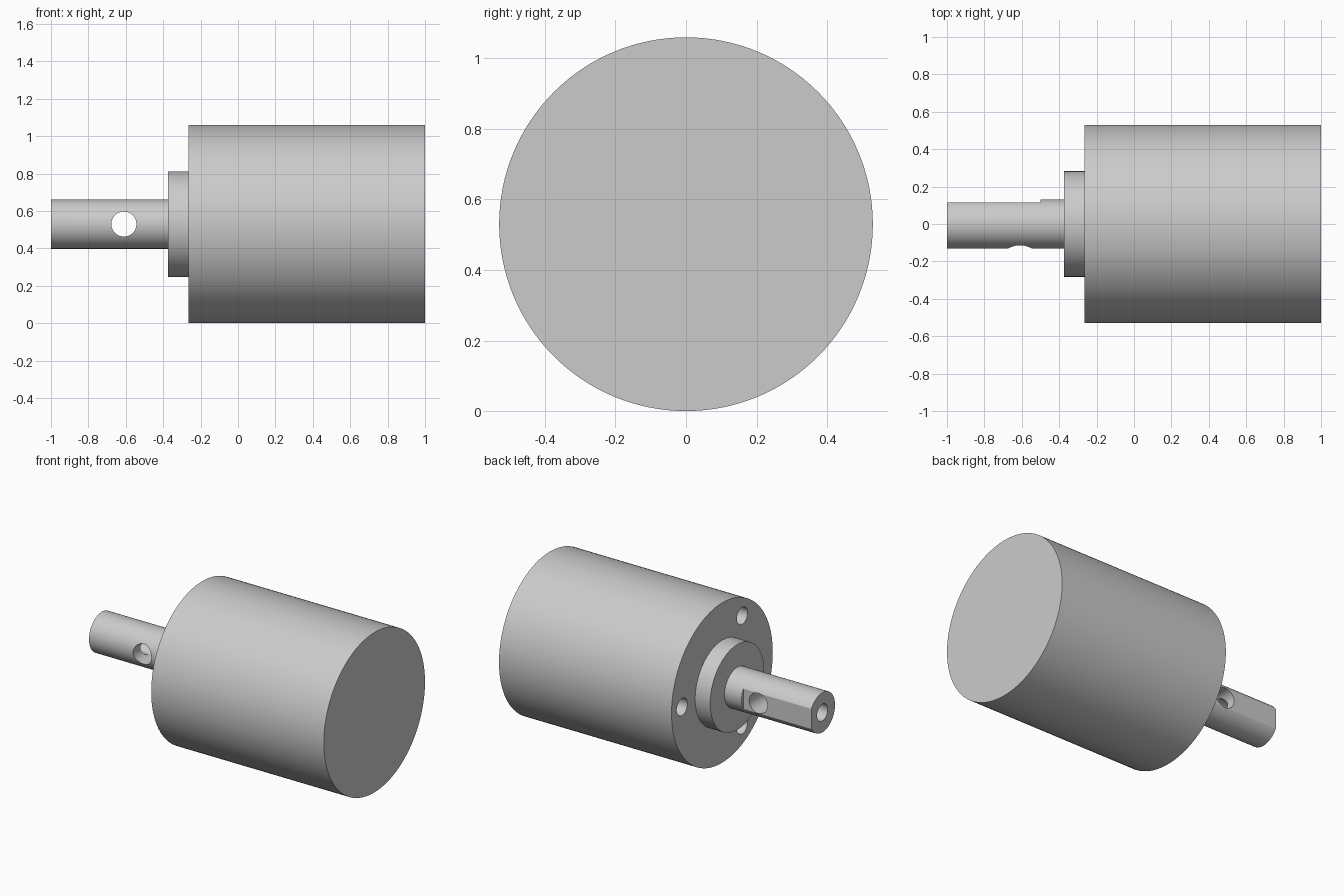
import bpy, math
from mathutils import Matrix, Vector

AXIS_Z = 0.53          # height of the shared centre line

if "Cube" in bpy.data.objects:
    bpy.data.objects.remove(bpy.data.objects["Cube"], do_unlink=True)

# Single plain metal colour
metal = bpy.data.materials.new("light grey metal")
metal.use_nodes = True
colour = (0.6, 0.6, 0.6, 1)
metal.diffuse_color = colour
metal.node_tree.nodes["Principled BSDF"].inputs["Base Color"].default_value = colour


def rod(name, start, end, radius, sides=96):
    """Cylinder running between two points measured from the centre line."""
    a, b = Vector(start), Vector(end)
    bpy.ops.mesh.primitive_cylinder_add(vertices=sides, radius=radius, depth=(b - a).length)
    ob = bpy.context.object
    ob.name = name
    turn = (b - a).to_track_quat('Z', 'Y').to_matrix().to_4x4()
    ob.data.transform(Matrix.Translation((a + b) / 2 + Vector((0, 0, AXIS_Z))) @ turn)
    ob.data.materials.append(metal)
    return ob


def block(name, low, high):
    """Box between two corners measured from the centre line."""
    a, b = Vector(low), Vector(high)
    bpy.ops.mesh.primitive_cube_add(size=1)
    ob = bpy.context.object
    ob.name = name
    ob.data.transform(Matrix.Translation((a + b) / 2 + Vector((0, 0, AXIS_Z)))
                      @ Matrix.Diagonal((*(b - a), 1)))
    ob.data.materials.append(metal)
    return ob


def cut(target, cutters):
    """Subtract each cutter from the target, then discard it."""
    for cutter in cutters:
        cutter.hide_render = True
        mod = target.modifiers.new("cut", 'BOOLEAN')
        mod.operation = 'DIFFERENCE'
        mod.solver = 'EXACT'
        mod.object = cutter
        bpy.context.view_layer.objects.active = target
        bpy.ops.object.modifier_apply(modifier=mod.name)
        bpy.data.objects.remove(cutter, do_unlink=True)


# Motor body with three blind mounting holes in its shaft end
body = rod("motor_body", (-0.265, 0, 0), (1, 0, 0), 0.53, 128)
holes = []
for i in range(3):
    angle = i * math.tau / 3
    y, z = 0.42 * math.cos(angle), 0.42 * math.sin(angle)
    holes.append(rod("mounting_hole", (-0.3, y, z), (0, y, z), 0.056, 48))
cut(body, holes)

# Raised boss around the shaft
boss = rod("front_boss", (-0.375, 0, 0), (-0.26, 0, 0), 0.2825)

# Output shaft: flat on the back, cross hole, and end bore meeting the cross hole
shaft = rod("output_shaft", (-1, 0, 0), (-0.37, 0, 0), 0.132)
cut(shaft, [
    block("shaft_flat", (-1.1, 0.114, -0.2), (-0.5, 0.2, 0.2)),
    rod("cross_hole", (-0.61, -0.3, 0), (-0.61, 0.3, 0), 0.067, 64),
    rod("end_bore", (-1.1, 0, 0), (-0.61, 0, 0), 0.056, 48),
])

# Smooth round walls, crisp edges
for part in (body, boss, shaft):
    bpy.ops.object.select_all(action='DESELECT')
    part.select_set(True)
    bpy.context.view_layer.objects.active = part
    bpy.ops.object.shade_smooth_by_angle(angle=math.radians(25))
